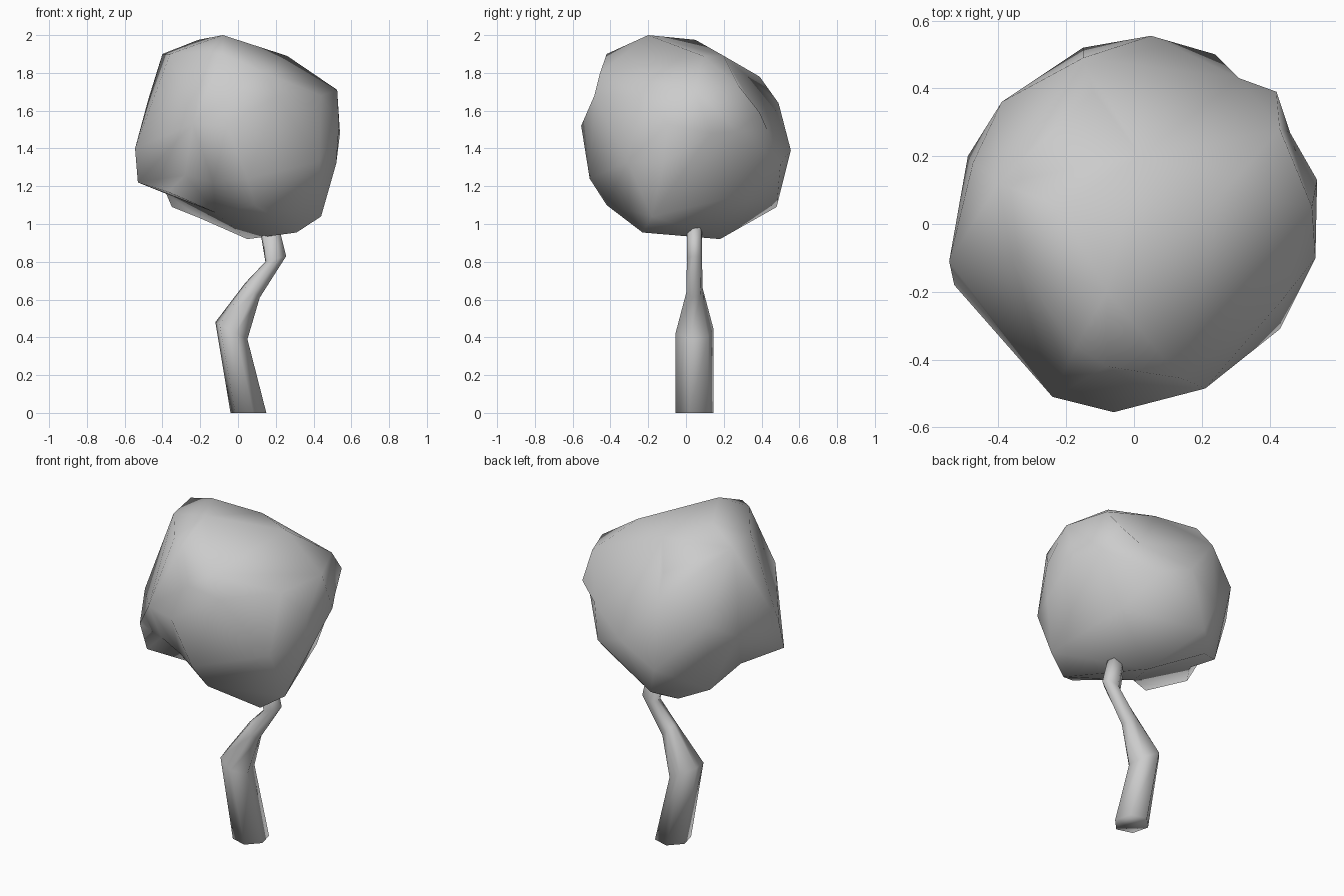
import bpy, bmesh, math
from mathutils import Vector


def finish(bm, name):
    bmesh.ops.recalc_face_normals(bm, faces=bm.faces[:])
    for f in bm.faces:
        f.smooth = True
    mesh = bpy.data.meshes.new(name)
    bm.to_mesh(mesh)
    bm.free()
    ob = bpy.data.objects.new(name, mesh)
    bpy.context.collection.objects.link(ob)
    return ob


# Trunk: bent six-sided tube; each ring is left (x, z), right (x, z), half depth in y
rings = [((-.04, 0), (.15, 0), .10), ((-.12, .48), (.05, .39), .10),
         ((.04, .69), (.115, .61), .043), ((.145, .80), (.255, .83), .04),
         ((.115, .98), (.215, .99), .04)]
SIDES = 6
bm = bmesh.new()
loops = []
for (lx, lz), (rx, rz), depth in rings:
    loop = []
    for i in range(SIDES):
        a = math.radians(-15) + math.tau * i / SIDES
        c, s = math.cos(a) / .966, math.sin(a) / .966
        loop.append(bm.verts.new(((lx + rx) / 2 + c * (rx - lx) / 2,
                                  .045 + s * depth,
                                  (lz + rz) / 2 + c * (rz - lz) / 2)))
    loops.append(loop)
for lo, hi in zip(loops, loops[1:]):
    for i in range(SIDES):
        j = (i + 1) % SIDES
        bm.faces.new((lo[i], lo[j], hi[j], hi[i]))
bm.faces.new(loops[0][::-1])
bm.faces.new(loops[-1])
finish(bm, "trunk")

# Crown: faceted lump skinned over its corner points
corners = [
    # top
    (-.08, -.20, 2.0), (-.21, .05, 1.975), (-.18, .18, 1.945), (-.17, -.36, 1.91),
    (-.08, -.42, 1.90), (.26, .09, 1.89), (-.40, .12, 1.90), (-.36, -.10, 1.90),
    (-.12, .39, 1.78),
    # upper right
    (.525, .05, 1.71), (.43, .28, 1.73), (.42, .39, 1.59), (.44, -.22, 1.68),
    (.14, -.455, 1.80), (.21, -.485, 1.68),
    # middle
    (-.06, -.555, 1.52), (-.24, -.51, 1.53), (-.545, -.11, 1.40), (-.475, .18, 1.66),
    (-.49, .20, 1.42), (-.39, .36, 1.52), (-.15, .49, 1.64), (.05, .555, 1.39),
    (.24, .50, 1.32), (.54, .13, 1.48), (.535, -.10, 1.53), (.52, -.12, 1.32),
    (.43, -.31, 1.33),
    # lower
    (-.53, -.18, 1.22), (-.37, -.34, 1.17), (.05, -.51, 1.24),
    (.31, -.23, .955), (.44, -.18, 1.04), (.05, .18, .92), (-.20, .36, 1.03),
    (-.35, .27, 1.09), (-.10, .48, 1.09), (.33, .28, 1.15), (.41, .31, 1.33),
    (-.15, .52, 1.25),
]
# hollows, pushed out while skinning and then sunk back
hollows = [(-.13, -.37, 1.22), (-.28, -.33, 1.26), (.09, -.42, 1.10),
           (-.12, -.15, 1.06), (0, -.47, 1.70), (.46, .27, 1.49), (.31, .43, 1.50),
           (.02, .20, 1.89), (-.38, .02, 1.16)]
centre = Vector((0, 0, 1.46))
bm = bmesh.new()
for p in corners:
    bm.verts.new(p)
sunk = [(bm.verts.new(centre + (Vector(p) - centre).normalized() * .6), p) for p in hollows]
bmesh.ops.convex_hull(bm, input=bm.verts[:])
for v, p in sunk:
    if v.is_valid:
        v.co = p
bmesh.ops.delete(bm, geom=[v for v in bm.verts if not v.link_faces], context='VERTS')
finish(bm, "crown")
